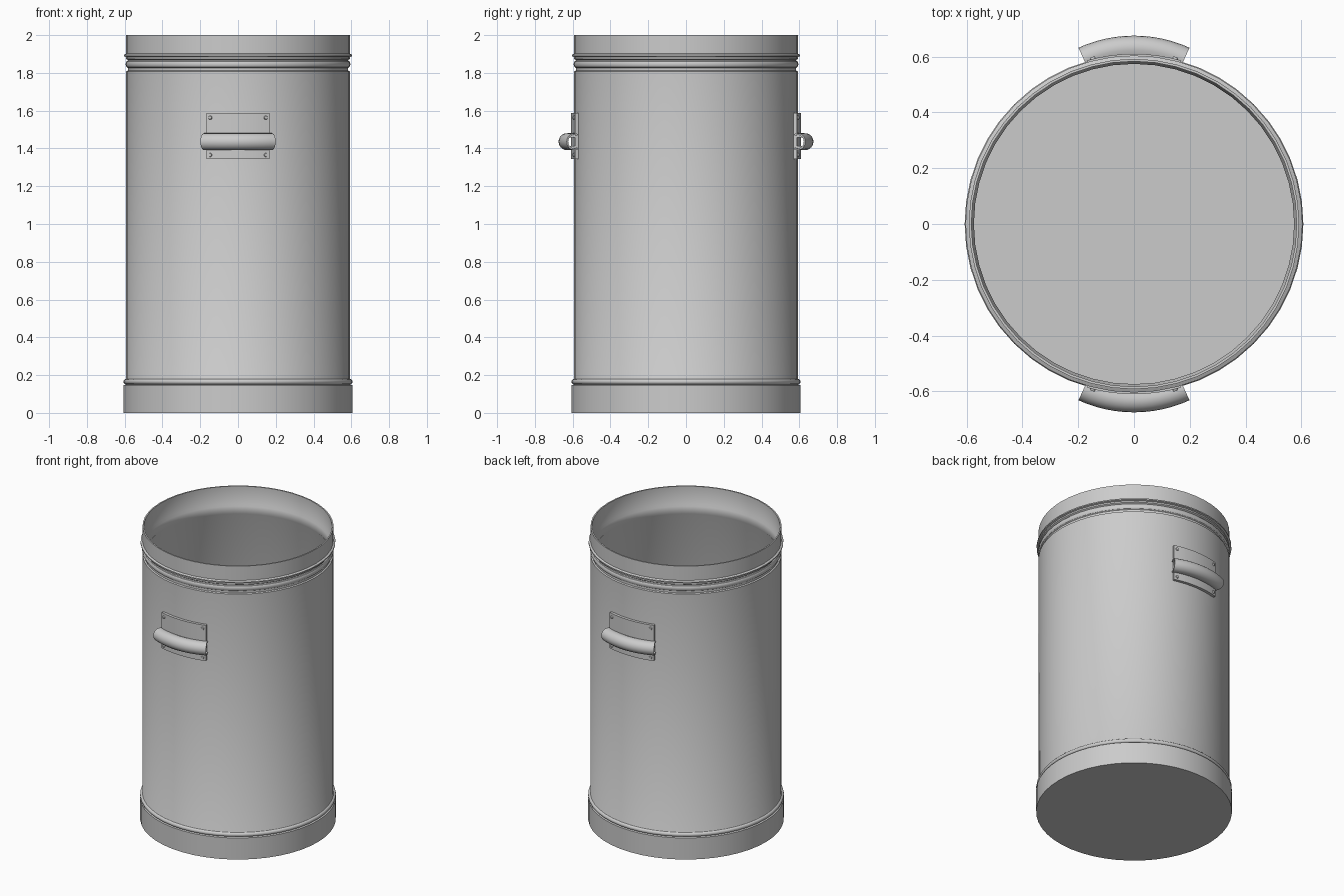
import bpy, bmesh, math
from mathutils import Matrix, Vector

if "Cube" in bpy.data.objects:
    bpy.data.objects.remove(bpy.data.objects["Cube"])

SEG = 48
steel = bpy.data.materials.new("grey steel")
steel.diffuse_color = (0.6, 0.6, 0.6, 1)
steel.use_nodes = True
steel.node_tree.nodes["Principled BSDF"].inputs["Base Color"].default_value = steel.diffuse_color


def finish(name, bm, angle=35):
    bmesh.ops.remove_doubles(bm, verts=bm.verts, dist=1e-5)
    bmesh.ops.recalc_face_normals(bm, faces=bm.faces)
    me = bpy.data.meshes.new(name)
    bm.to_mesh(me)
    bm.free()
    me.materials.append(steel)
    ob = bpy.data.objects.new(name, me)
    bpy.context.collection.objects.link(ob)
    bpy.ops.object.select_all(action='DESELECT')
    ob.select_set(True)
    bpy.context.view_layer.objects.active = ob
    bpy.ops.object.shade_smooth_by_angle(angle=math.radians(angle))
    return ob


def lathe(name, profile):
    bm = bmesh.new()
    vs = [bm.verts.new((r, 0, z)) for r, z in profile]
    es = [bm.edges.new(p) for p in zip(vs, vs[1:])]
    bmesh.ops.spin(bm, geom=vs + es, cent=(0, 0, 0), axis=(0, 0, 1),
                   angle=2 * math.pi, steps=SEG)
    return finish(name, bm)


def bead(r, z, bulge, half, n=6):
    """Half-round rib on the wall, listed from bottom to top."""
    return [(r + bulge * math.sin(math.pi * i / n),
             z - half * math.cos(math.pi * i / n)) for i in range(n + 1)]


def grid_solid(rings):
    """Closed skin through equal cross-section loops, capped at both ends."""
    bm = bmesh.new()
    loops = [[bm.verts.new(p) for p in ring] for ring in rings]
    n = len(loops[0])
    for a, b in zip(loops, loops[1:]):
        for i in range(n):
            j = (i + 1) % n
            bm.faces.new((a[i], a[j], b[j], b[i]))
    # caps as quad strips between opposite sides of the section
    for loop in (loops[0], loops[-1]):
        for i in range(n // 2 - 1):
            bm.faces.new((loop[i], loop[i + 1], loop[n - 2 - i], loop[n - 1 - i]))
    return bm


# Drum: closed bottom, base band, ribs, neck grooves, open rim, inner wall
outer = [(0, 0), (0.607, 0), (0.607, 0.147), (0.594, 0.15)]
outer += bead(0.594, 0.165, 0.013, 0.014)
outer += [(0.592, 0.182), (0.592, 1.808), (0.583, 1.812), (0.583, 1.826)]
outer += bead(0.585, 1.846, 0.01, 0.018)
outer += [(0.583, 1.868), (0.592, 1.874), (0.592, 1.884), (0.604, 1.888),
          (0.604, 1.896), (0.592, 1.902), (0.592, 2.0)]
inner = [(0.583, 2.0), (0.583, 1.88), (0.574, 1.866), (0.574, 1.815),
         (0.583, 1.80), (0.583, 0.02), (0, 0.02)]
lathe("drum_body", outer + inner)

HZ = 1.436
for side, turn in (("front", 0.0), ("back", math.pi)):
    rot = Matrix.Rotation(turn, 4, 'Z')

    # Curved backing plate hugging the wall
    rings = []
    half = math.asin(0.165 / 0.6)
    for i in range(9):
        a = -half + 2 * half * i / 8
        d = (math.sin(a), -math.cos(a))
        rings.append([(d[0] * r, d[1] * r, z) for r, z in
                      ((0.585, 1.343), (0.61, 1.343), (0.61, 1.587), (0.585, 1.587))])
    bm = grid_solid(rings)
    bm.transform(rot)
    finish(side + "_handle_plate", bm)

    # Bowed grip: rolled sheet, open toward the wall
    rings = []
    R, cy = 0.435, -0.195
    end = math.radians(24.5)
    gap = math.radians(62)
    for i in range(13):
        a = -end + 2 * end * i / 12
        ring = []
        for radius, order in ((0.045, range(13)), (0.036, range(12, -1, -1))):
            for k in order:
                t = -(math.pi - gap) + 2 * (math.pi - gap) * k / 12
                r = R + radius * math.cos(t)
                ring.append((r * math.sin(a), cy - r * math.cos(a),
                             HZ + radius * math.sin(t)))
        rings.append(ring)
    bm = grid_solid(rings)
    bm.transform(rot)
    finish(side + "_handle_grip", bm)

    # Mounting lugs joining grip to plate
    bm = bmesh.new()
    for s in (-1, 1):
        for dz in (-1, 1):
            m = (Matrix.Translation((s * 0.145, -0.603, HZ + dz * 0.029))
                 @ Matrix.Diagonal((0.03, 0.05, 0.014, 1)))
            bmesh.ops.create_cube(bm, size=1, matrix=m)
    bm.transform(rot)
    finish(side + "_handle_lugs", bm)

    # Corner rivets
    bm = bmesh.new()
    for x in (-0.147, 0.147):
        for z in (1.365, 1.563):
            a = math.asin(x / 0.61)
            d = Vector((math.sin(a), -math.cos(a), 0))
            m = (Matrix.Translation(d * 0.611 + Vector((0, 0, z)))
                 @ d.to_track_quat('Z', 'Y').to_matrix().to_4x4())
            bmesh.ops.create_cone(bm, cap_ends=True, segments=12, radius1=0.012,
                                  radius2=0.008, depth=0.012, matrix=m)
    bm.transform(rot)
    finish(side + "_rivets", bm)
